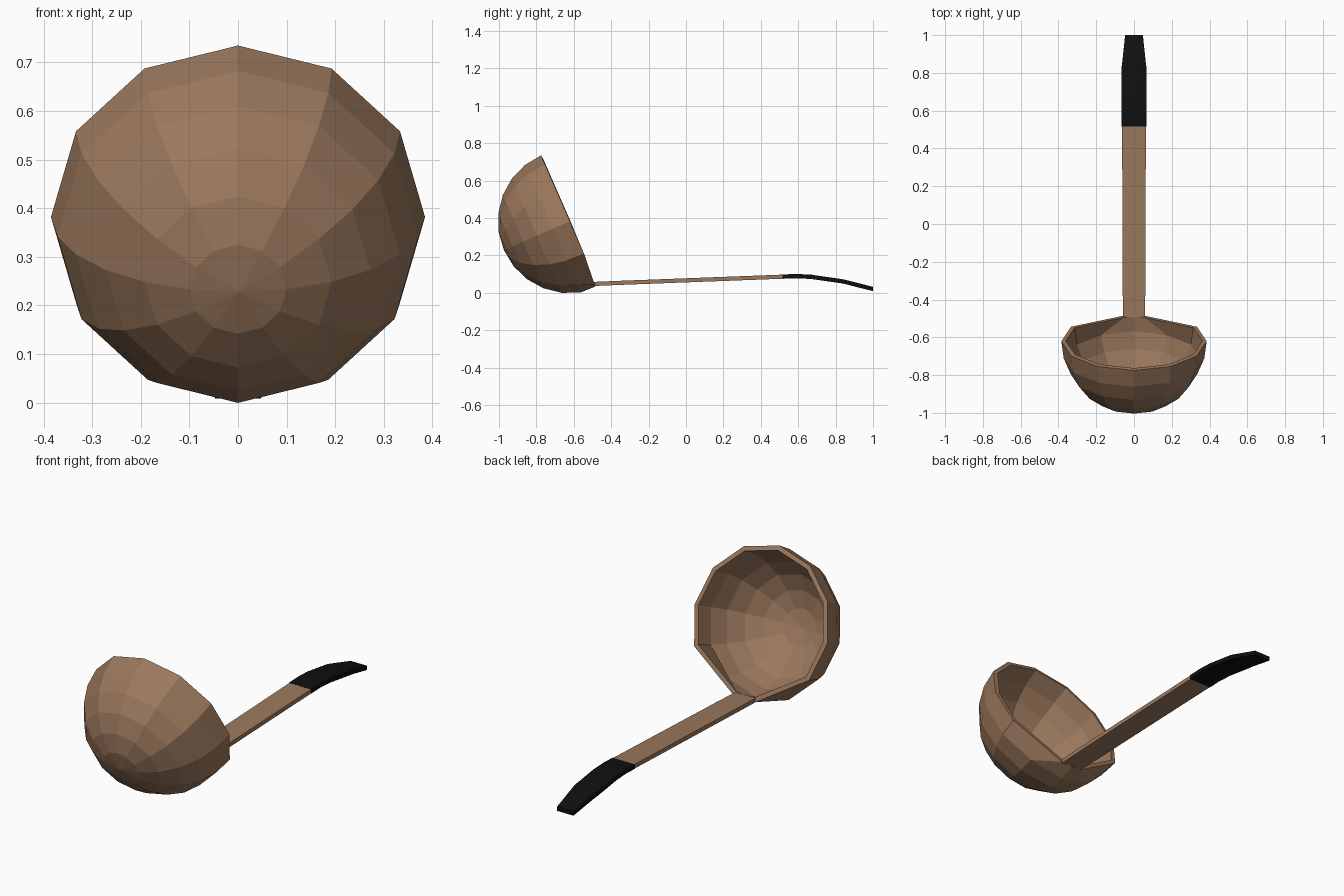
import bpy, bmesh
from math import sin, cos, radians
from mathutils import Vector

if "Cube" in bpy.data.objects:
    bpy.data.objects.remove(bpy.data.objects["Cube"])


def material(name, color):
    m = bpy.data.materials.new(name)
    m.diffuse_color = (*color, 1)
    m.use_nodes = True
    m.node_tree.nodes["Principled BSDF"].inputs["Base Color"].default_value = m.diffuse_color
    return m


def make_object(name, bm, mat):
    bmesh.ops.recalc_face_normals(bm, faces=bm.faces[:])
    me = bpy.data.meshes.new(name)
    bm.to_mesh(me)
    bm.free()
    me.materials.append(mat)
    ob = bpy.data.objects.new(name, me)
    bpy.context.collection.objects.link(ob)
    return ob


def loft_bar(name, stations, thick, mat):
    """Flat bar through stations (y, z centre, half width)."""
    bm = bmesh.new()
    rings = []
    for y, z, w in stations:
        h = thick / 2
        rings.append([bm.verts.new((sx * w, y, z + sz * h))
                      for sx, sz in ((-1, -1), (1, -1), (1, 1), (-1, 1))])
    for a, b in zip(rings, rings[1:]):
        for i in range(4):
            j = (i + 1) % 4
            bm.faces.new((a[i], a[j], b[j], b[i]))
    bm.faces.new(rings[0][::-1])
    bm.faces.new(rings[-1])
    return make_object(name, bm, mat)


brown = material("brown", (0.33, 0.19, 0.11))
black = material("black", (0.005, 0.005, 0.005))

# Bowl: tilted 12-sided half sphere, its lowest rim points drawn in to the handle
R, SEG, RINGS = 0.385, 12, 6
centre = Vector((0, -0.621, 0.382))
tilt = radians(23.6)
axis = Vector((0, cos(tilt), sin(tilt)))
up = Vector((0, -sin(tilt), cos(tilt)))
side = Vector((1, 0, 0))
bm = bmesh.new()
pole = bm.verts.new(centre - axis * R)
rings = []
for k in range(1, RINGS + 1):
    t = radians(90 * k / RINGS)
    rings.append([bm.verts.new(centre - axis * R * cos(t) + R * sin(t) *
                  (up * cos(radians(30 * s)) + side * sin(radians(30 * s))))
                  for s in range(SEG)])
rim = rings[-1]
rim[5].co = (0.062, -0.487, 0.040)
rim[6].co = (0, -0.483, 0.034)
rim[7].co = (-0.062, -0.487, 0.040)
for s in range(SEG):
    n = (s + 1) % SEG
    bm.faces.new((pole, rings[0][s], rings[0][n]))
    for a, b in zip(rings, rings[1:]):
        bm.faces.new((a[s], b[s], b[n], a[n]))
bmesh.ops.recalc_face_normals(bm, faces=bm.faces[:])
if pole.link_faces[0].normal.dot(axis) > 0:
    bmesh.ops.reverse_faces(bm, faces=bm.faces[:])
bowl = make_object("bowl", bm, brown)
wall = bowl.modifiers.new("wall", 'SOLIDIFY')
wall.thickness = 0.024
wall.offset = -1

# Handle shaft
loft_bar("handle", [(-0.495, 0.047, 0.058), (-0.35, 0.053, 0.060),
                    (0.52, 0.086, 0.063)], 0.022, brown)

# Curved dark grip, tapering at the end
loft_bar("grip", [(0.515, 0.086, 0.065), (0.59, 0.089, 0.065),
                  (0.67, 0.085, 0.066), (0.83, 0.062, 0.066),
                  (0.85, 0.058, 0.063), (1.0, 0.020, 0.047)], 0.023, black)
